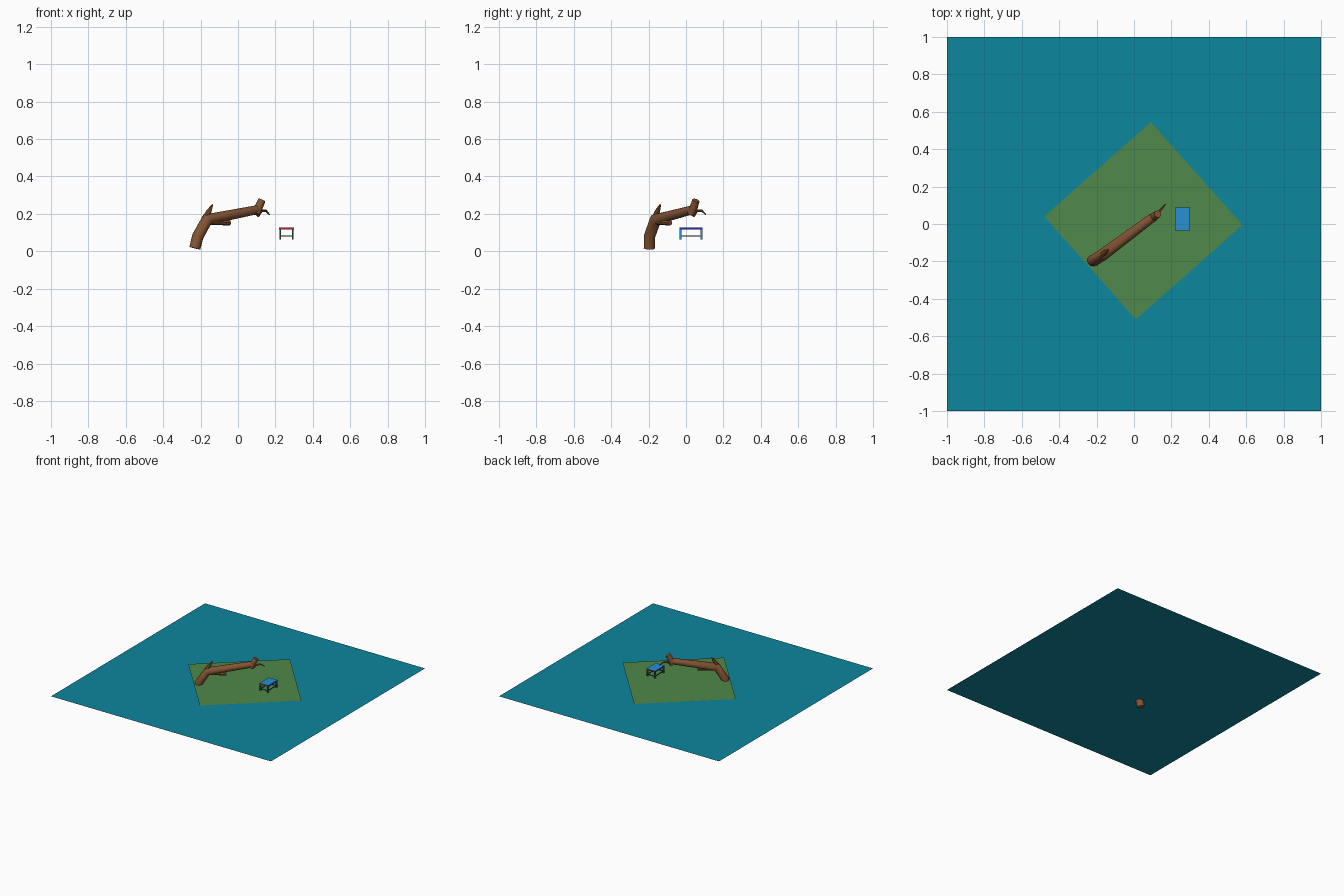
import bpy, bmesh
from mathutils import Vector

if "Cube" in bpy.data.objects:
    bpy.data.objects.remove(bpy.data.objects["Cube"])


def material(name, rgb):
    m = bpy.data.materials.new(name)
    m.diffuse_color = (*rgb, 1)
    m.use_nodes = True
    m.node_tree.nodes["Principled BSDF"].inputs["Base Color"].default_value = m.diffuse_color
    return m


bark = material("bark", (0.23, 0.09, 0.035))
water_mat = material("water", (0.004, 0.24, 0.34))
grass_mat = material("grass", (0.08, 0.25, 0.07))
blue = material("blue", (0.02, 0.28, 0.65))
navy = material("navy", (0.03, 0.03, 0.45))
red = material("red", (0.45, 0.03, 0.03))
dark = material("dark_leg", (0.03, 0.07, 0.06))


def make(name, bm, mats, smooth=False):
    mesh = bpy.data.meshes.new(name)
    bm.to_mesh(mesh)
    bm.free()
    for m in mats:
        mesh.materials.append(m)
    ob = bpy.data.objects.new(name, mesh)
    bpy.context.collection.objects.link(ob)
    if smooth:
        bpy.context.view_layer.objects.active = ob
        ob.select_set(True)
        bpy.ops.object.shade_smooth_by_angle(angle=0.6)
        ob.select_set(False)
    return ob


def sheet(name, corners, z, mat):
    bm = bmesh.new()
    bm.faces.new([bm.verts.new((x, y, z)) for x, y in corners])
    make(name, bm, [mat])


def limb(name, pts, sides=12):
    """Tapered tube through (x, y, z, radius) points, capped at both ends."""
    from math import cos, sin, tau
    bm = bmesh.new()
    p = [Vector(q[:3]) for q in pts]
    rings = []
    for i, q in enumerate(pts):
        t = Vector()
        if i > 0:
            t += (p[i] - p[i - 1]).normalized()
        if i < len(p) - 1:
            t += (p[i + 1] - p[i]).normalized()
        t.normalize()
        u = Vector((0.58, -0.81, 0))       # sideways to the leaning trunk
        u = (u - t * u.dot(t)).normalized()
        v = t.cross(u)
        rings.append([bm.verts.new(p[i] + q[3] * (u * cos(tau * k / sides) + v * sin(tau * k / sides)))
                      for k in range(sides)])
    for a, b in zip(rings, rings[1:]):
        for k in range(sides):
            n = (k + 1) % sides
            bm.faces.new((a[k], a[n], b[n], b[k]))
    bm.faces.new(rings[0][::-1])
    bm.faces.new(rings[-1])
    bmesh.ops.recalc_face_normals(bm, faces=bm.faces)
    make(name, bm, [bark], True)


def box(name, lo, hi, top, front, side):
    """Box with its own colour on the top, front/back and side faces."""
    bm = bmesh.new()
    bmesh.ops.create_cube(bm, size=1)
    lo, hi = Vector(lo), Vector(hi)
    for v in bm.verts:
        v.co = (lo + hi) / 2 + v.co * (hi - lo)
    bm.normal_update()
    for f in bm.faces:
        f.material_index = 0 if abs(f.normal.z) > .5 else 1 if abs(f.normal.y) > .5 else 2
    make(name, bm, [top, front, side])


# Water and grass sheets
sheet("water", [(-1, -1), (1, -1), (1, 1), (-1, 1)], 0.061, water_mat)
sheet("grass", [(0.01, -0.51), (0.58, -0.005), (0.09, 0.545), (-0.48, 0.04)], 0.067, grass_mat)

# Leaning tree trunk, rising from below the ground and bending over
limb("trunk", [(-0.231, -0.196, 0.016, 0.03), (-0.215, -0.195, 0.08, 0.031),
               (-0.165, -0.163, 0.17, 0.032), (0.10, 0.035, 0.222, 0.024)])
limb("trunk_tip", [(0.095, 0.03, 0.2, 0.024), (0.127, 0.053, 0.272, 0.02)])

# Side branches
limb("knee_branch", [(-0.178, -0.17, 0.175, 0.016), (-0.155, -0.152, 0.215, 0.014),
                     (-0.136, -0.137, 0.25, 0.004)], 8)
limb("lower_stub", [(-0.16, -0.16, 0.162, 0.02), (-0.045, -0.086, 0.152, 0.014)], 8)
limb("tip_twig", [(0.105, 0.038, 0.19, 0.009), (0.128, 0.06, 0.218, 0.007),
                  (0.15, 0.085, 0.217, 0.006), (0.168, 0.106, 0.196, 0.003)], 8)

# Small table: top, legs and low rails
X0, X1, Y0, Y1, Z = 0.22, 0.299, -0.036, 0.088, 0.064
box("table_top", (X0, Y0, 0.117), (X1, Y1, 0.127), blue, red, navy)
L = 0.01
for x in (X0 + .001, X1 - L - .001):
    for y in (Y0 + .001, Y1 - L - .001):
        box("table_leg", (x, y, Z), (x + L, y + L, 0.117), dark, dark, blue)
    box("side_rail", (x + .003, Y0 + L, 0.08), (x + .007, Y1 - L, 0.085), dark, dark, dark)
for y in (Y0 + .004, Y1 - .008):
    box("end_rail", (X0 + L, y, 0.08), (X1 - L, y + .004, 0.085), dark, dark, dark)
